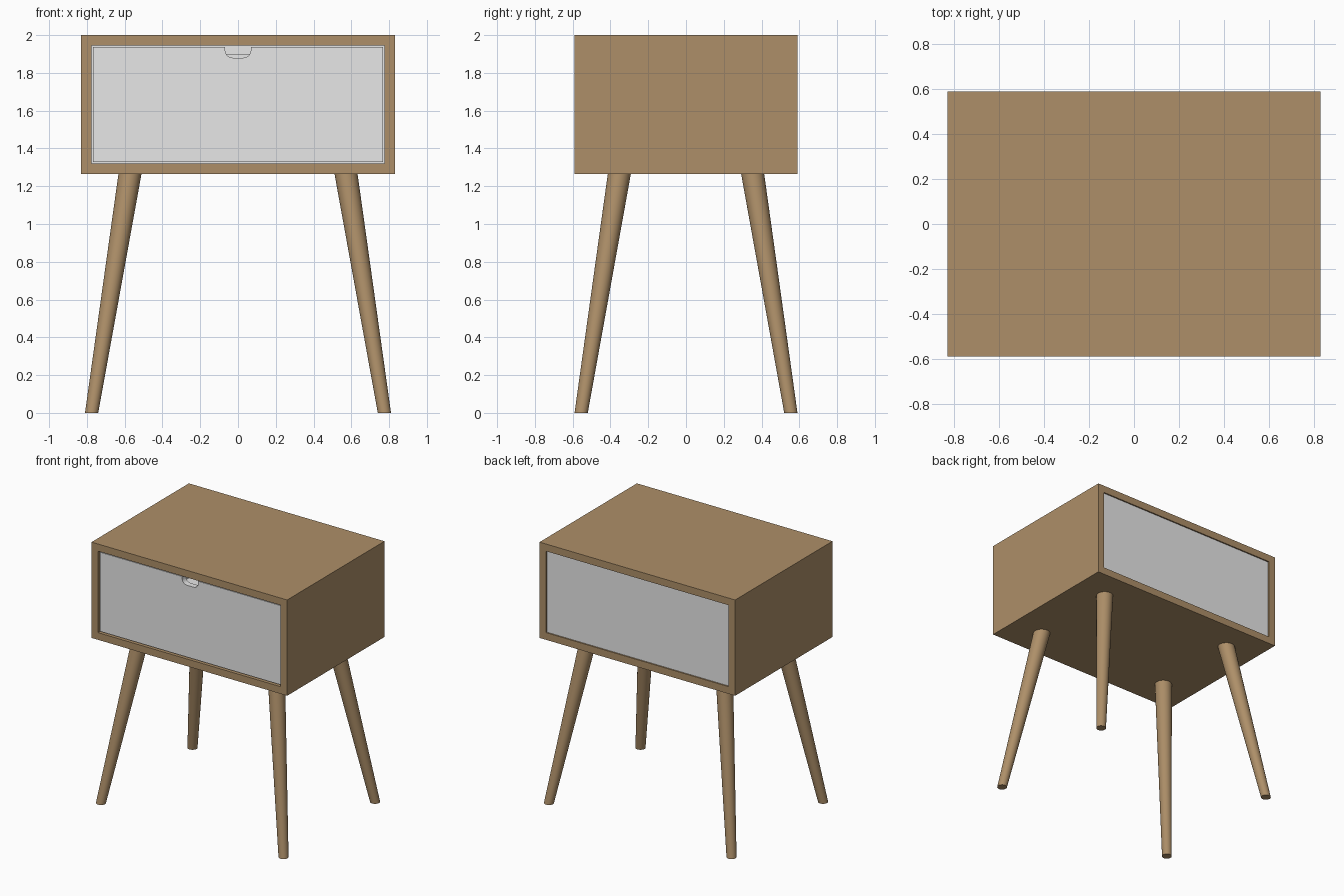
import bpy, bmesh, math
from mathutils import Vector

if "Cube" in bpy.data.objects:
    bpy.data.objects.remove(bpy.data.objects["Cube"])


def material(name, rgb):
    m = bpy.data.materials.new(name)
    m.diffuse_color = (*rgb, 1)
    m.use_nodes = True
    m.node_tree.nodes["Principled BSDF"].inputs["Base Color"].default_value = m.diffuse_color
    return m


wood = material("warm wood", (0.42, 0.275, 0.14))
white = material("light grey paint", (0.8, 0.8, 0.8))


def finish(name, bm, mat):
    bmesh.ops.recalc_face_normals(bm, faces=bm.faces[:])
    me = bpy.data.meshes.new(name)
    bm.to_mesh(me)
    bm.free()
    me.materials.append(mat)
    ob = bpy.data.objects.new(name, me)
    bpy.context.collection.objects.link(ob)
    return ob


def box(name, lo, hi, mat):
    bm = bmesh.new()
    bmesh.ops.create_cube(bm, size=1)
    for v in bm.verts:
        v.co = [lo[i] if v.co[i] < 0 else hi[i] for i in range(3)]
    return finish(name, bm, mat)


def plate(name, outline, y0, y1, mat):
    """Extrude an x-z outline from y0 to y1."""
    bm = bmesh.new()
    face = bm.faces.new([bm.verts.new((x, y0, z)) for x, z in outline])
    new = bmesh.ops.extrude_face_region(bm, geom=[face])["geom"]
    bmesh.ops.translate(bm, vec=(0, y1 - y0, 0),
                        verts=[g for g in new if isinstance(g, bmesh.types.BMVert)])
    return finish(name, bm, mat)


X, Y, Z0, Z1, T = 0.83, 0.59, 1.265, 2.0, 0.055

# Cabinet shell: a rectangular tube open at front and back
bm = bmesh.new()
rings = []
for x, lo, hi in ((X, Z0, Z1), (X - T, Z0 + T, Z1 - T)):
    for y in (-Y, Y):
        rings.append([bm.verts.new(p) for p in
                      ((-x, y, lo), (x, y, lo), (x, y, hi), (-x, y, hi))])
of, ob_, inf, inb = rings
for a, b in ((of, ob_), (ob_, inb), (inb, inf), (inf, of)):
    for i in range(4):
        j = (i + 1) % 4
        bm.faces.new((a[i], a[j], b[j], b[i]))
finish("cabinet_shell", bm, wood)

# Back panel, slightly recessed
box("back_panel", (-X + T, Y - 0.035, Z0 + T), (X - T, Y - 0.01, Z1 - T), white)

# Drawer front with a rounded finger notch in its top edge
dx, dz0, dz1 = 0.767, 1.329, 1.936
w, depth, r = 0.068, 0.056, 0.04
notch = [(w, dz1)]
for k in range(9):
    a = math.radians(-90 * k / 8)
    notch.append((w - r + r * math.cos(a), dz1 - depth + r + r * math.sin(a)))
notch += [(-x, z) for x, z in reversed(notch)]
outline = [(-dx, dz0), (dx, dz0), (dx, dz1)] + notch + [(-dx, dz1)]
plate("drawer_front", outline, -Y + 0.01, -Y + 0.055, white)

# Drawer box behind the front
sx, y0, y1, top = 0.75, -Y + 0.055, Y - 0.06, 1.90
box("drawer_bottom", (-sx, y0, dz0 + 0.01), (sx, y1, dz0 + 0.035), white)
box("drawer_back", (-sx, y1 - 0.03, dz0 + 0.035), (sx, y1, top), white)
for s, side in ((-1, "left"), (1, "right")):
    a, b = sorted((s * sx, s * (sx - 0.03)))
    box(f"drawer_{side}_side", (a, y0, dz0 + 0.035), (b, y1 - 0.03, top), white)

# Splayed tapered legs, cut level at floor and cabinet
for sx_, side in ((-1, "left"), (1, "right")):
    for sy, end in ((-1, "front"), (1, "back")):
        bm = bmesh.new()
        bmesh.ops.create_cone(bm, cap_ends=True, segments=32,
                              radius1=0.035, radius2=0.061, depth=Z0)
        for v in bm.verts:
            t = v.co.z / Z0 + 0.5
            v.co += Vector((sx_ * (0.775 - 0.203 * t),
                            sy * (0.555 - 0.202 * t), Z0 / 2))
        leg = finish(f"{end}_{side}_leg", bm, wood)
        bpy.ops.object.select_all(action="DESELECT")
        leg.select_set(True)
        bpy.context.view_layer.objects.active = leg
        bpy.ops.object.shade_smooth_by_angle(angle=math.radians(40))
